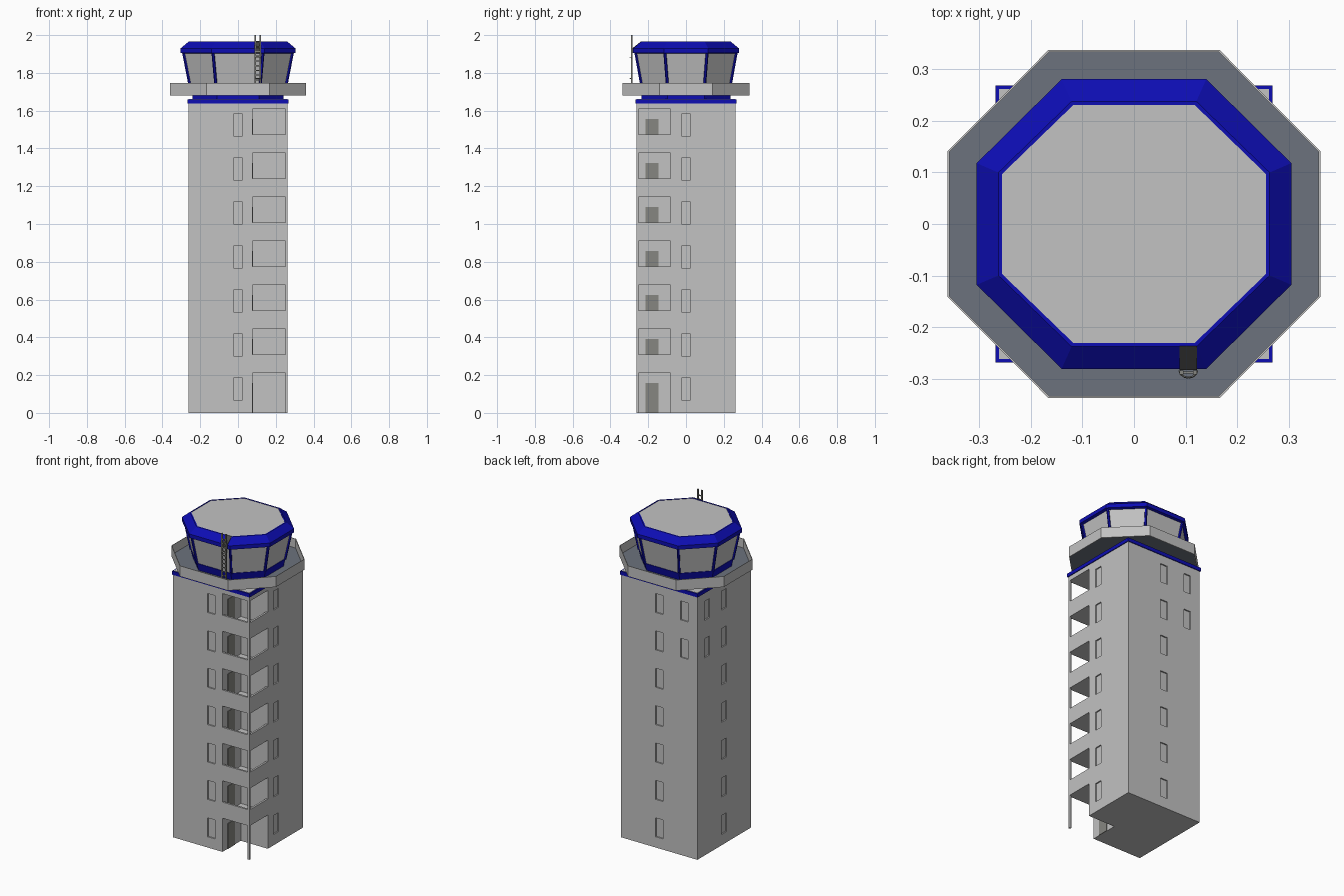
import bpy, bmesh, math
from mathutils import Vector

if "Cube" in bpy.data.objects:
    bpy.data.objects.remove(bpy.data.objects["Cube"])


def mat(name, r, g, b):
    m = bpy.data.materials.new(name)
    m.diffuse_color = (r, g, b, 1)
    m.use_nodes = True
    m.node_tree.nodes["Principled BSDF"].inputs["Base Color"].default_value = m.diffuse_color
    return m


GREY = mat("concrete grey", 0.54, 0.54, 0.54)
BLUE = mat("deep blue", 0.004, 0.004, 0.45)
SLATE = mat("slate grey", 0.15, 0.17, 0.205)
DOOR = mat("door grey", 0.24, 0.24, 0.22)
DARK = mat("dark metal", 0.06, 0.06, 0.06)


def finish(name, bm, *mats):
    bmesh.ops.recalc_face_normals(bm, faces=bm.faces)
    me = bpy.data.meshes.new(name)
    bm.to_mesh(me)
    bm.free()
    ob = bpy.data.objects.new(name, me)
    bpy.context.collection.objects.link(ob)
    for m in mats:
        me.materials.append(m)
    return ob


def add_box(bm, x0, x1, y0, y1, z0, z1):
    v = [bm.verts.new((x, y, z)) for z in (z0, z1)
         for x, y in ((x0, y0), (x1, y0), (x1, y1), (x0, y1))]
    for f in ((3, 2, 1, 0), (4, 5, 6, 7), (0, 1, 5, 4), (1, 2, 6, 5), (2, 3, 7, 6), (3, 0, 4, 7)):
        bm.faces.new([v[i] for i in f])


def boxes(name, m, items):
    bm = bmesh.new()
    for b in items:
        add_box(bm, *b)
    return finish(name, bm, m)


def octagon(a, b, z):
    cx, cy = 0.46 * a, 0.42 * b
    return [Vector((x, y, z)) for x, y in ((cx, -b), (a, -cy), (a, cy), (cx, b),
                                           (-cx, b), (-a, cy), (-a, -cy), (-cx, -b))]


def loft(name, m, rings, bottom=True, top=True):
    bm = bmesh.new()
    rows = [[bm.verts.new(p) for p in octagon(*r)] for r in rings]
    for r, s in zip(rows, rows[1:]):
        for i in range(8):
            j = (i + 1) % 8
            bm.faces.new((r[i], r[j], s[j], s[i]))
    if bottom:
        bm.faces.new(rows[0][::-1])
    if top:
        bm.faces.new(rows[-1])
    return finish(name, bm, m)


def add_bar(bm, p, q, r, n=6):
    d = q - p
    res = bmesh.ops.create_cone(bm, cap_ends=True, segments=n, radius1=r, radius2=r, depth=d.length)
    rot = d.to_track_quat('Z', 'Y')
    for v in res["verts"]:
        v.co = rot @ v.co + (p + q) / 2


H, XI, YI, TOP, STEP = 0.263, 0.077, -0.082, 1.64, 0.233

# tower shaft with the stair corner left open
bm = bmesh.new()
base = bm.faces.new([bm.verts.new((x, y, 0)) for x, y in
                     ((-H, -H), (XI, -H), (XI, YI), (H, YI), (H, H), (-H, H))])
ext = bmesh.ops.extrude_face_region(bm, geom=[base], use_keep_orig=True)
for v in ext["geom"]:
    if isinstance(v, bmesh.types.BMVert):
        v.co.z = TOP
tower = finish("tower_shaft", bm, GREY)

# shallow window recesses on all four sides
cuts = []
D, W = 0.008, 0.025
for i in range(7):
    z0, z1 = i * STEP + 0.067, i * STEP + 0.185
    cuts += [(-W, W, -H - D, -H + D, z0, z1), (-W, W, H - D, H + D, z0, z1),
             (-H - D, -H + D, -W, W, z0, z1), (H - D, H + D, -W, W, z0, z1)]
    if i > 4:
        cuts += [(-0.172 - W, -0.172 + W, H - D, H + D, z0, z1),
                 (-H - D, -H + D, 0.17 - W, 0.17 + W, z0, z1)]
cutter = boxes("window_cutter", GREY, cuts)
cutter.hide_render = True
mod = tower.modifiers.new("windows", 'BOOLEAN')
mod.operation = 'DIFFERENCE'
mod.solver = 'EXACT'
mod.object = cutter
bpy.context.view_layer.objects.active = tower
bpy.ops.object.modifier_apply(modifier=mod.name)
bpy.data.objects.remove(cutter)

# corner balconies: slabs, parapets, post and doors
T = 0.012
slabs = [(XI, H, -H, YI, 1.61, TOP)]
walls, doors = [], []
for i in range(7):
    f = i * STEP
    doors.append((XI - 0.002, XI + 0.003, -0.214, -0.145, f, f + 0.158))
    if i:
        slabs.append((XI, H, -H, YI, f - 0.023, f))
        walls += [(XI, H, -H, -H + T, f, f + 0.077), (H - T, H, -H + T, YI, f, f + 0.077)]
boxes("balcony_slabs", GREY, slabs)
boxes("balcony_parapets", GREY, walls)
boxes("corner_post", GREY, [(H - T, H, -H, -H + T, 0, TOP)])
boxes("balcony_doors", DOOR, doors)

# blue cornice with grey tower roof
boxes("cornice", BLUE, [(-0.268, 0.268, -0.268, 0.268, 1.638, 1.66)])
boxes("tower_roof", GREY, [(-0.261, 0.261, -0.261, 0.261, 1.65, 1.662)])

# gallery
loft("gallery_neck", BLUE, [(0.24, 0.235, 1.66), (0.24, 0.235, 1.684)])
loft("gallery_floor", SLATE, [(0.358, 0.333, 1.681), (0.358, 0.333, 1.69)])
loft("gallery_parapet", GREY, [(0.357, 0.332, 1.68), (0.36, 0.336, 1.68), (0.36, 0.336, 1.746),
                               (0.357, 0.332, 1.746), (0.357, 0.332, 1.68)], False, False)

# control cab
loft("cab_sill", BLUE, [(0.247, 0.226, 1.688), (0.258, 0.238, 1.737)])
loft("cab_glass", GREY, [(0.254, 0.234, 1.735), (0.287, 0.265, 1.905)])
bm = bmesh.new()
for p, q in zip(octagon(0.255, 0.235, 1.735), octagon(0.288, 0.266, 1.906)):
    add_bar(bm, p, q, 0.008)
finish("cab_mullions", bm, BLUE)
loft("roof_rim", BLUE, [(0.29, 0.266, 1.902), (0.304, 0.28, 1.906), (0.304, 0.28, 1.93),
                        (0.262, 0.237, 1.965), (0.255, 0.23, 1.965), (0.255, 0.23, 1.958)])
loft("cab_roof", GREY, [(0.255, 0.23, 1.955), (0.255, 0.23, 1.963)])

# roof ladder with rails, rungs, hoops and a dark landing strip on the rim
X0, X1, YL = 0.092, 0.118, -0.287
bm = bmesh.new()
for x in (X0, X1):
    add_box(bm, x - 0.004, x + 0.004, YL - 0.004, YL + 0.004, 1.69, 2.0)
for k in range(11):
    z = 1.71 + k * 0.025
    add_box(bm, X0, X1, YL - 0.002, YL + 0.002, z, z + 0.006)
for z in (1.77, 1.88):
    pts = [Vector(((X0 + X1) / 2 + 0.017 * math.cos(a), YL + 0.004 - 0.014 * math.sin(a), z))
           for a in (math.pi * i / 6 for i in range(7))]
    for p, q in zip(pts, pts[1:]):
        add_bar(bm, p, q, 0.002, 4)
finish("roof_ladder", bm, DOOR)
bm = bmesh.new()
prof = [(-0.282, 1.906), (-0.282, 1.932), (-0.236, 1.968), (-0.236, 1.96), (-0.276, 1.928), (-0.276, 1.906)]
sides = [[bm.verts.new((x, y, z)) for y, z in prof] for x in (0.088, 0.122)]
for i in range(6):
    j = (i + 1) % 6
    bm.faces.new((sides[0][i], sides[0][j], sides[1][j], sides[1][i]))
for s in sides:
    bm.faces.new(s)
finish("ladder_landing", bm, DARK)
